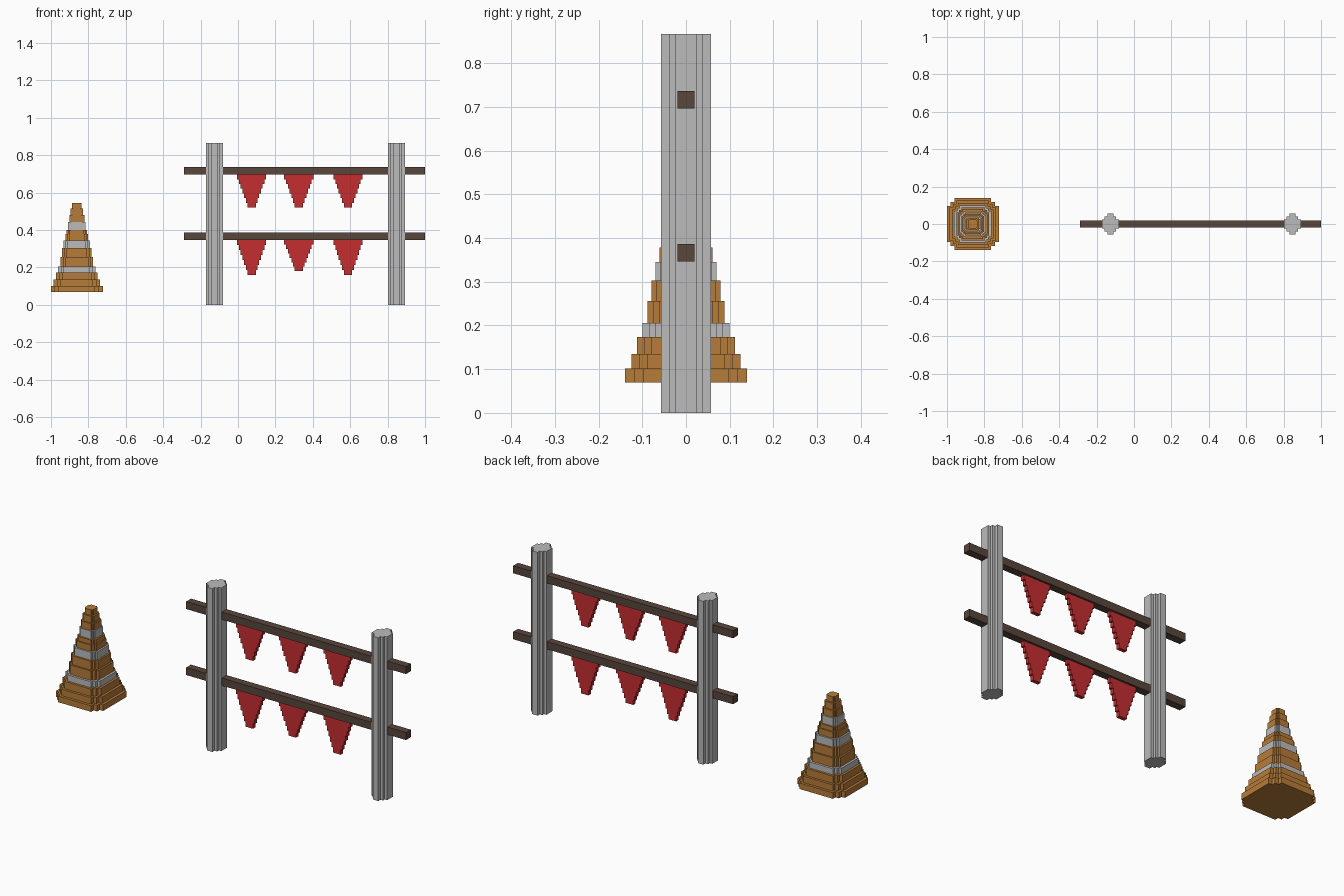
import bpy, bmesh
from mathutils import Vector

if "Cube" in bpy.data.objects:
    bpy.data.objects.remove(bpy.data.objects["Cube"])


def material(name, rgb):
    m = bpy.data.materials.new(name)
    m.diffuse_color = (*rgb, 1)
    m.use_nodes = True
    m.node_tree.nodes["Principled BSDF"].inputs["Base Color"].default_value = m.diffuse_color
    return m


ORANGE = material("cone orange", (0.47, 0.20, 0.04))
GREY = material("light grey", (0.50, 0.50, 0.50))
BROWN = material("dark brown", (0.098, 0.061, 0.045))
RED = material("flag red", (0.56, 0.027, 0.03))


def prism(bm, outline, direction, mat_index=0):
    """Extrude a closed 3D outline along a direction."""
    face = bm.faces.new([bm.verts.new(p) for p in outline])
    new = bmesh.ops.extrude_face_region(bm, geom=[face], use_keep_orig=True)["geom"]
    verts = [v for v in new if isinstance(v, bmesh.types.BMVert)]
    bmesh.ops.translate(bm, verts=verts, vec=Vector(direction))
    for f in {f for v in list(face.verts) + verts for f in v.link_faces}:
        f.material_index = mat_index


def finish(bm, name, mats):
    bmesh.ops.recalc_face_normals(bm, faces=bm.faces)
    me = bpy.data.meshes.new(name)
    bm.to_mesh(me)
    bm.free()
    for m in mats:
        me.materials.append(m)
    ob = bpy.data.objects.new(name, me)
    bpy.context.collection.objects.link(ob)
    return ob


def stepped_section(steps):
    """Symmetric outline from (half x, half y) steps, widest x first."""
    quarter = []
    for i, (x, y) in enumerate(steps):
        quarter.append((x, y))
        if i + 1 < len(steps):
            quarter.append((steps[i + 1][0], y))
    half = quarter + [(-x, y) for x, y in reversed(quarter)]
    return half + [(-x, -y) for x, y in half]


# Posts with a notched round section
POST_X = (-0.126, 0.847)
for side, px in zip(("left", "right"), POST_X):
    bm = bmesh.new()
    sec = stepped_section([(0.045, 0.025), (0.031, 0.039), (0.016, 0.057)])
    prism(bm, [(px + x, y, 0) for x, y in sec], (0, 0, 0.866))
    finish(bm, side + "_post", [GREY])

# Rails running through the posts, with stepped pennants hanging below
FLAG_HALF_WIDTHS = (0.078, 0.068, 0.059, 0.050, 0.040, 0.031, 0.022)
for row, z0, z1, drops in (("lower", 0.346, 0.386, (0.186, 0.166, 0.186)),
                           ("upper", 0.696, 0.736, (0.176, 0.176, 0.176))):
    bm = bmesh.new()
    prism(bm, [(-0.29, -0.02, z0), (-0.29, 0.02, z0), (-0.29, 0.02, z1), (-0.29, -0.02, z1)],
          (1.29, 0, 0))
    finish(bm, row + "_rail", [BROWN])
    for i, (fx, drop) in enumerate(zip((0.073, 0.325, 0.588), drops)):
        step = drop / len(FLAG_HALF_WIDTHS)
        edge = []
        for k, w in enumerate(FLAG_HALF_WIDTHS):
            edge += [(w, z0 - k * step), (w, z0 - (k + 1) * step)]
        outline = edge + [(-w, z) for w, z in reversed(edge)]
        bm = bmesh.new()
        prism(bm, [(fx + w, -0.01, z) for w, z in outline], (0, 0.02, 0))
        finish(bm, f"{row}_flag_{i + 1}", [RED])

# Traffic cone: stacked square layers with notched corners (bottom z, half size, stripe?)
LAYERS = [(0.069, 0.139, 0), (0.101, 0.125, 0), (0.135, 0.112, 0), (0.174, 0.100, 1),
          (0.206, 0.088, 0), (0.256, 0.079, 0), (0.303, 0.070, 1), (0.345, 0.061, 0),
          (0.378, 0.054, 0), (0.401, 0.046, 1), (0.444, 0.040, 0), (0.480, 0.033, 0),
          (0.515, 0.025, 0)]
tops = [layer[0] for layer in LAYERS[1:]] + [0.545]
bm = bmesh.new()
for (z, h, stripe), top in zip(LAYERS, tops):
    sec = stepped_section([(h, 0.7 * h), (0.85 * h, 0.85 * h), (0.7 * h, h)])
    prism(bm, [(-0.862 + x, y, z) for x, y in sec], (0, 0, top - z), stripe)
finish(bm, "traffic_cone", [ORANGE, GREY])
